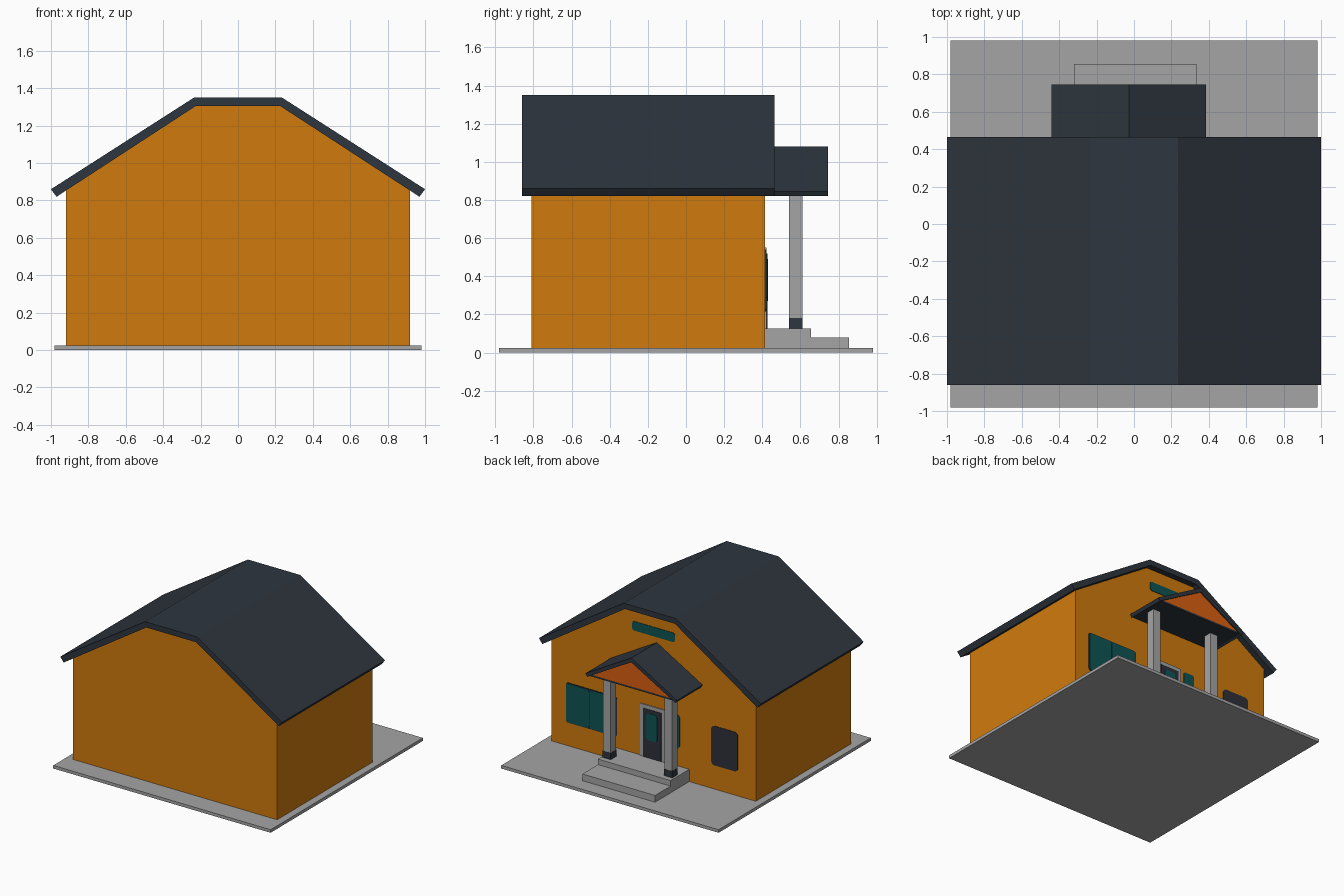
import bpy, bmesh, math

if "Cube" in bpy.data.objects:
    bpy.data.objects.remove(bpy.data.objects["Cube"])


def material(name, rgb):
    lin = [((c / 255 + 0.055) / 1.055) ** 2.4 if c > 10 else c / 255 / 12.92 for c in rgb]
    m = bpy.data.materials.new(name)
    m.diffuse_color = (*lin, 1)
    m.use_nodes = True
    m.node_tree.nodes["Principled BSDF"].inputs["Base Color"].default_value = m.diffuse_color
    return m


ORANGE = material("orange_wall", (208, 123, 13))
SLATE = material("slate_roof", (46, 54, 62))
GREY = material("grey_concrete", (165, 165, 165))
TEAL = material("teal_glass", (13, 84, 84))
CHARCOAL = material("charcoal_frame", (46, 49, 58))
RUST = material("rust_gable", (218, 95, 16))


def prism(name, profile, y0, y1, mat):
    """Extrude an (x, z) profile along y."""
    bm = bmesh.new()
    face = bm.faces.new([bm.verts.new((x, y0, z)) for x, z in profile])
    ext = bmesh.ops.extrude_face_region(bm, geom=[face])
    for v in ext["geom"]:
        if isinstance(v, bmesh.types.BMVert):
            v.co.y = y1
    bmesh.ops.recalc_face_normals(bm, faces=bm.faces)
    me = bpy.data.meshes.new(name)
    bm.to_mesh(me)
    bm.free()
    me.materials.append(mat)
    ob = bpy.data.objects.new(name, me)
    bpy.context.collection.objects.link(ob)
    return ob


def box(name, x0, x1, y0, y1, z0, z1, mat):
    return prism(name, [(x0, z0), (x1, z0), (x1, z1), (x0, z1)], y0, y1, mat)


def plate(name, x0, x1, z0, z1, mat, r=0.02, y=0.415, t=0.004):
    """Thin rounded plate on the porch wall."""
    pts = []
    corners = [(x1 - r, z1 - r), (x0 + r, z1 - r), (x0 + r, z0 + r), (x1 - r, z0 + r)]
    for i, (cx, cz) in enumerate(corners):
        for k in range(5):
            a = math.radians(90 * i + 22.5 * k)
            pts.append((cx + r * math.cos(a), cz + r * math.sin(a)))
    return prism(name, pts, y, y + t, mat)


# ground slab and house body
box("base_slab", -0.98, 0.98, -0.98, 0.98, 0, 0.025, GREY)
prism("house_walls", [(-0.92, 0.025), (0.92, 0.025), (0.92, 0.855), (0.235, 1.305),
                      (-0.235, 1.305), (-0.92, 0.855)], -0.81, 0.415, ORANGE)

# main roof with flat crown
half = [(1.0, 0.86), (0.235, 1.35)]
under = [(0.225, 1.305), (0.97, 0.82)]
prism("main_roof", half + [(-x, z) for x, z in half[::-1]]
      + [(-x, z) for x, z in under[::-1]] + under, -0.86, 0.465, SLATE)

# porch steps
for name, y1, z1 in (("upper_step", 0.655, 0.125), ("lower_step", 0.855, 0.08)):
    box(name, -0.32, 0.335, 0.415, y1, 0.025, z1, GREY)

# porch columns with dark feet
for side, x in (("left", 0.287), ("right", -0.267)):
    box(side + "_column", x - 0.035, x + 0.035, 0.54, 0.61, 0.18, 0.835, GREY)
    box(side + "_column_foot", x - 0.036, x + 0.036, 0.539, 0.611, 0.125, 0.18, SLATE)

# porch roof, ceiling and gable
C = -0.0275
prism("porch_roof", [(C - 0.4125, 0.845), (C, 1.08), (C + 0.4125, 0.845), (C + 0.398, 0.82),
                     (C, 1.045), (C - 0.398, 0.82)], 0.415, 0.745, SLATE)
prism("porch_ceiling", [(C - 0.385, 0.828), (C + 0.385, 0.828), (C + 0.36, 0.842),
                        (C - 0.36, 0.842)], 0.415, 0.735, SLATE)
prism("porch_gable", [(C - 0.36, 0.842), (C + 0.36, 0.842), (C, 1.046)], 0.70, 0.735, RUST)

# windows: dark frames with teal panes
plate("wide_window_frame", 0.33, 0.79, 0.215, 0.54, CHARCOAL)
plate("wide_window_pane_outer", 0.58, 0.785, 0.22, 0.535, TEAL, y=0.419)
plate("wide_window_pane_inner", 0.35, 0.57, 0.22, 0.535, TEAL, y=0.419)
plate("single_window", -0.76, -0.52, 0.22, 0.54, CHARCOAL, 0.03)
plate("narrow_window", -0.235, -0.135, 0.27, 0.54, TEAL)
plate("attic_window", -0.193, 0.193, 1.125, 1.2, TEAL)

# front door
box("door_frame", -0.105, 0.12, 0.415, 0.423, 0.125, 0.55, GREY)
box("door_leaf", -0.075, 0.09, 0.42, 0.426, 0.125, 0.52, CHARCOAL)
plate("door_pane", -0.04, 0.058, 0.27, 0.49, TEAL, y=0.426)
